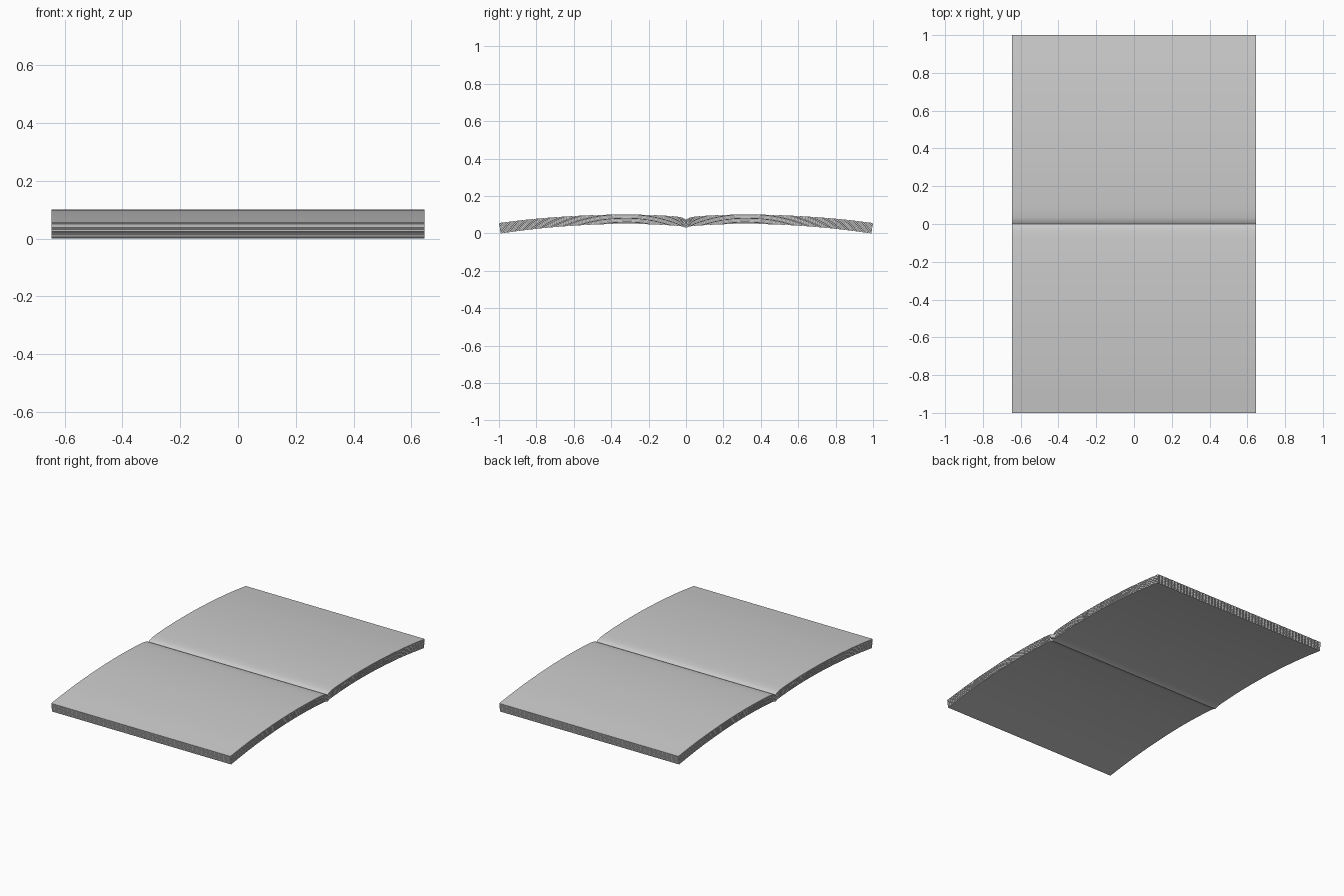
import bpy, bmesh, math
from mathutils import Vector

if "Cube" in bpy.data.objects:
    bpy.data.objects.remove(bpy.data.objects["Cube"])

HALF_WIDTH = 0.645
SHEETS = 12
FILL = 0.8          # share of each layer taken by paper, the rest is a gap

# Upper and lower outline of one page block, gutter to outer edge (y, z)
TOP = [(0, .074), (.01, .08), (.03, .087), (.08, .093), (.2, .099), (.33, .101),
       (.5, .098), (.7, .087), (.85, .074), (1, .056)]
BOTTOM = [(0, .030), (.01, .034), (.03, .039), (.08, .043), (.2, .049), (.33, .051),
          (.5, .047), (.69, .035), (.84, .02), (.992, 0)]


def smooth_line(points, steps=4):
    """Curve through the points, tangents scaled to uneven spacing."""
    p = [Vector(q) for q in points]
    n = len(p)
    slope = []
    for i in range(n):
        a, b = p[max(i - 1, 0)], p[min(i + 1, n - 1)]
        slope.append((b.y - a.y) / (b.x - a.x))
    out = []
    for i in range(n - 1):
        h = p[i + 1].x - p[i].x
        for k in range(steps):
            t = k / steps
            z = ((2*t**3 - 3*t**2 + 1) * p[i].y + (t**3 - 2*t**2 + t) * h * slope[i]
                 + (3*t**2 - 2*t**3) * p[i + 1].y + (t**3 - t**2) * h * slope[i + 1])
            out.append(Vector((p[i].x + h * t, z)))
    out.append(p[-1])
    return out


top, bottom = smooth_line(TOP), smooth_line(BOTTOM)


def add_sheet(bm, low, high):
    """One thin curved sheet between two fractions of the block's height."""
    outline = [b.lerp(t, low) for b, t in zip(bottom, top)]
    upper = [b.lerp(t, high) for b, t in zip(bottom, top)]
    sides = []
    for x in (-HALF_WIDTH, HALF_WIDTH):
        sides.append([[bm.verts.new((x, q.x, q.y)) for q in line]
                      for line in (outline, upper)])
    (ll, lu), (rl, ru) = sides
    for i in range(len(ll) - 1):
        bm.faces.new((ll[i], ll[i+1], rl[i+1], rl[i]))
        bm.faces.new((lu[i], ru[i], ru[i+1], lu[i+1]))
        bm.faces.new((ll[i], lu[i], lu[i+1], ll[i+1]))
        bm.faces.new((rl[i], rl[i+1], ru[i+1], ru[i]))
    for i in (0, -1):
        bm.faces.new((ll[i], rl[i], ru[i], lu[i]))


# Stack of sheets for one half, mirrored across the gutter
bm = bmesh.new()
pitch = 1 / (SHEETS - 1 + FILL)
for s in range(SHEETS):
    add_sheet(bm, s * pitch, (s + FILL) * pitch)
bmesh.ops.recalc_face_normals(bm, faces=bm.faces)
mesh = bpy.data.meshes.new("book_pages")
bm.to_mesh(mesh)
bm.free()
pages = bpy.data.objects.new("book_pages", mesh)
bpy.context.collection.objects.link(pages)

mirror = pages.modifiers.new("other_half", 'MIRROR')
mirror.use_axis = (False, True, False)
mirror.use_mirror_merge = False

bpy.context.view_layer.objects.active = pages
pages.select_set(True)
bpy.ops.object.shade_smooth_by_angle(angle=math.radians(30))
